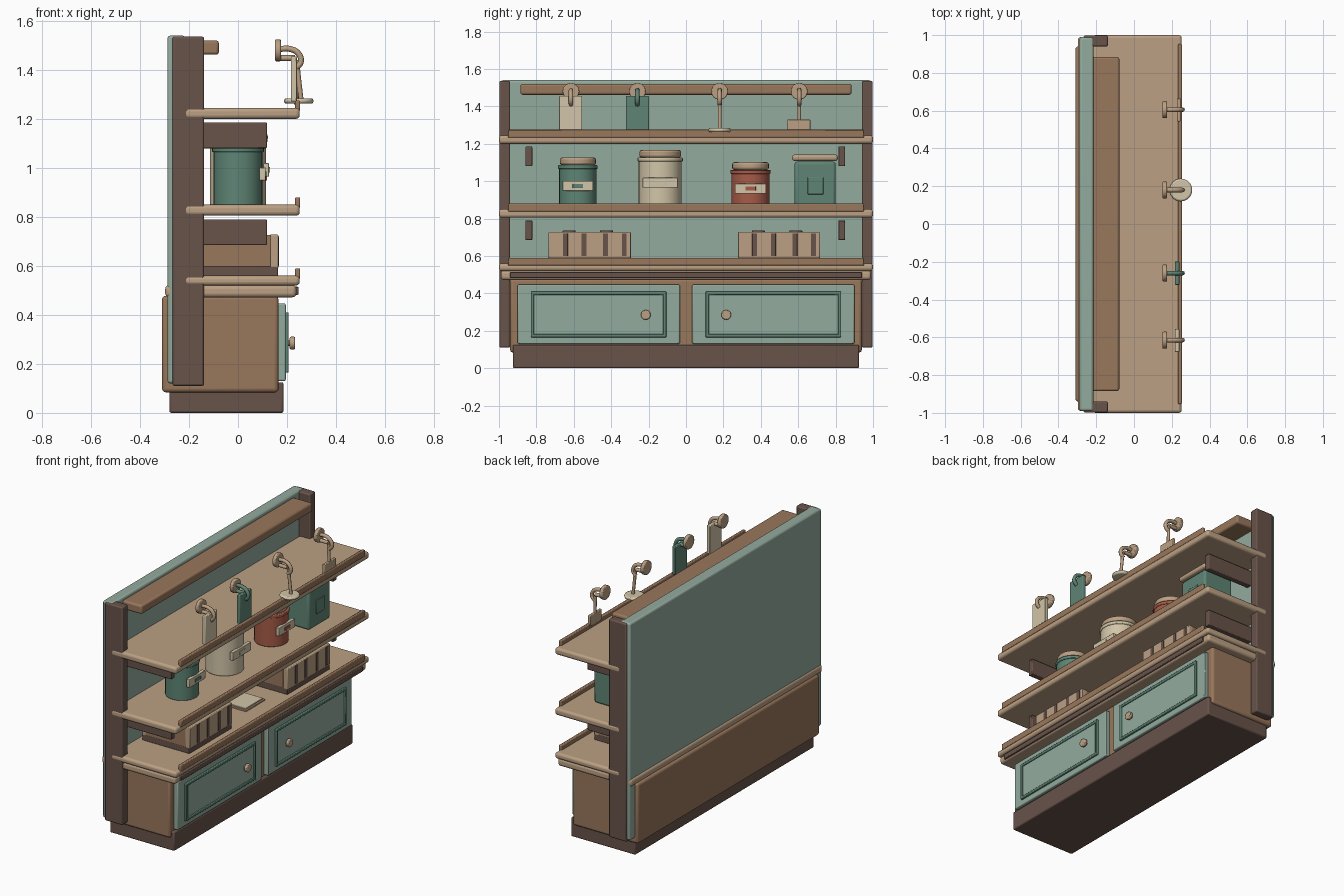
import bpy
import math
from mathutils import Vector

cube = bpy.data.objects.get("Cube")
if cube:
    bpy.data.objects.remove(cube, do_unlink=True)


def material(name, hex_code):
    def linear(c):
        return c / 12.92 if c <= 0.04045 else ((c + 0.055) / 1.055) ** 2.4
    rgb = [linear(int(hex_code[i:i + 2], 16) / 255) for i in (0, 2, 4)]
    mat = bpy.data.materials.new(name)
    mat.use_nodes = True
    mat.diffuse_color = (*rgb, 1)
    bsdf = mat.node_tree.nodes["Principled BSDF"]
    bsdf.inputs["Base Color"].default_value = (*rgb, 1)
    bsdf.inputs["Roughness"].default_value = 0.8
    return mat


SAGE = material("sage_paint", "94AB9E")
TEAL = material("deep_teal", "5E8575")
TAN = material("pale_wood", "BBA083")
WOOD = material("mid_wood", "99775C")
DARK = material("dark_wood", "68534A")
CREAM = material("cream", "D2C5A8")
RED = material("brick_red", "A65B48")


def box(name, xs, ys, zs, mat, bevel=0.006, segments=2):
    """Bevelled box spanning the given ranges."""
    spans = (xs, ys, zs)
    bpy.ops.mesh.primitive_cube_add(size=1, location=[sum(s) / 2 for s in spans])
    ob = bpy.context.object
    ob.name = name
    ob.scale = [s[1] - s[0] for s in spans]
    bpy.ops.object.transform_apply(location=False, rotation=False, scale=True)
    ob.data.materials.append(mat)
    if bevel:
        mod = ob.modifiers.new("Bevel", "BEVEL")
        mod.width = bevel
        mod.segments = segments
    bpy.ops.object.shade_smooth_by_angle(angle=math.radians(35))
    return ob


def cylinder(name, center, radius, depth, mat, axis="Z", bevel=0.005, sides=32):
    rot = (0, math.pi / 2, 0) if axis == "X" else (0, 0, 0)
    bpy.ops.mesh.primitive_cylinder_add(vertices=sides, radius=radius, depth=depth,
                                        location=center, rotation=rot)
    ob = bpy.context.object
    ob.name = name
    ob.data.materials.append(mat)
    if bevel:
        mod = ob.modifiers.new("Bevel", "BEVEL")
        mod.width = bevel
        mod.segments = 2
        mod.limit_method = "ANGLE"
    bpy.ops.object.shade_smooth_by_angle(angle=math.radians(35))
    return ob


def tube(name, points, radius, mat):
    """Round rod following a smooth path."""
    curve = bpy.data.curves.new(name, "CURVE")
    curve.dimensions = "3D"
    curve.bevel_depth = radius
    curve.bevel_resolution = 2
    curve.resolution_u = 5
    curve.use_fill_caps = True
    spline = curve.splines.new("BEZIER")
    spline.bezier_points.add(len(points) - 1)
    for bp, p in zip(spline.bezier_points, points):
        bp.co = Vector(p)
        bp.handle_left_type = bp.handle_right_type = "AUTO"
    curve.materials.append(mat)
    ob = bpy.data.objects.new(name, curve)
    bpy.context.collection.objects.link(ob)
    return ob


# Cabinet, back panel and posts
box("plinth", (-0.28, 0.186), (-0.925, 0.925), (0, 0.125), DARK, 0.008)
box("cabinet_body", (-0.31, 0.165), (-0.94, 0.94), (0.084, 0.478), WOOD, 0.015, 3)
box("back_panel", (-0.288, -0.215), (-0.99, 0.99), (0.12, 1.54), SAGE, 0.012, 3)
for side, label in ((-1, "right"), (1, "left")):
    box(label + "_post", (-0.267, -0.138), sorted((side * 0.94, side * 0.998)),
        (0.11, 1.536), DARK, 0.008)

# Worktop and shelves with raised front lips
box("worktop_lower", (-0.297, 0.238), (-0.99, 0.99), (0.472, 0.522), TAN, 0.016, 3)
box("worktop_trim", (0.2, 0.247), (-0.94, 0.94), (0.482, 0.515), DARK, 0.004)
for name, bottom, top in (("worktop", 0.52, 0.56), ("middle_shelf", 0.805, 0.85),
                          ("upper_shelf", 1.2, 1.245)):
    box(name, (-0.22, 0.252), (-1, 1), (bottom, top), TAN, 0.015, 3)
    box(name + "_lip", (0.233, 0.254), (-0.953, 0.953), (top - 0.012, top + 0.03), WOOD, 0.005)
for z, label in ((0.685, "lower"), (1.08, "upper")):
    for y in (-0.84, 0.833):
        box(label + "_bracket", (-0.22, 0.118), (y - 0.018, y + 0.018), (z, z + 0.105), DARK, 0.004)
box("peg_rail", (-0.22, -0.078), (-0.885, 0.885), (1.462, 1.52), WOOD, 0.012, 3)

# Doors with raised mouldings and knobs
for side, label in ((-1, "right"), (1, "left")):
    def span(a, b):
        return sorted((side * a, side * b))
    box(label + "_door", (0.16, 0.195), span(0.033, 0.9), (0.13, 0.447), SAGE, 0.006)
    box(label + "_door_panel", (0.19, 0.2), span(0.12, 0.815), (0.18, 0.395), SAGE, 0.003)
    for z in (0.165, 0.392):
        box(label + "_door_rail", (0.19, 0.207), span(0.105, 0.83), (z, z + 0.018), TEAL, 0.004)
    for y in (0.105, 0.812):
        box(label + "_door_stile", (0.19, 0.207), span(y, y + 0.018), (0.165, 0.41), TEAL, 0.004)
    cylinder(label + "_knob_stem", (0.21, side * 0.215, 0.285), 0.011, 0.03, TAN, "X", 0)
    cylinder(label + "_knob", (0.222, side * 0.215, 0.285), 0.026, 0.022, TAN, "X")

# Round canisters with lids and label plates
for label, y, r, top, plate_z, mat in (("teal", -0.578, 0.1, 1.07, 0.975, TEAL),
                                       ("cream", -0.138, 0.115, 1.11, 0.992, CREAM),
                                       ("red", 0.345, 0.102, 1.045, 0.96, RED)):
    cylinder(label + "_canister", (0, y, (0.848 + top) / 2), r, top - 0.848, mat)
    cylinder(label + "_canister_rim", (0, y, top + 0.005), r + 0.006, 0.022, mat)
    cylinder(label + "_canister_lid", (0, y, top + 0.036), r - 0.004, 0.042, TAN, bevel=0.012)
    w = r * 0.82
    box(label + "_label", (r - 0.012, r + 0.012), (y - w, y + w),
        (plate_z - 0.027, plate_z + 0.027), CREAM, 0.003)
    box(label + "_label_inset", (r + 0.01, r + 0.016), (y - 0.028, y + 0.028),
        (plate_z - 0.011, plate_z + 0.011), mat, 0.001)

# Square tin
box("tin_body", (-0.11, 0.108), (0.58, 0.8), (0.848, 1.105), TEAL, 0.015, 3)
box("tin_lid", (-0.122, 0.122), (0.567, 0.812), (1.108, 1.142), TAN, 0.014, 3)
box("tin_label", (0.1, 0.114), (0.65, 0.735), (0.93, 1.02), TEAL, 0.003)

# Slatted crates holding small jars
for y, label in ((-0.515, "right"), (0.497, "left")):
    w = 0.22
    box(label + "_crate_base", (-0.18, 0.163), (y - w, y + w), (0.558, 0.6), DARK, 0.004)
    box(label + "_crate_back", (-0.18, -0.15), (y - w, y + w), (0.59, 0.728), TAN, 0.005)
    box(label + "_crate_front", (0.13, 0.165), (y - w, y + w), (0.59, 0.728), TAN, 0.005)
    for s in (-1, 1):
        box(label + "_crate_end", (-0.155, 0.135), sorted((y + s * w, y + s * (w - 0.025))),
            (0.595, 0.726), WOOD, 0.004)
    for dy in (-0.13, -0.03, 0.085, 0.185):
        box(label + "_crate_slot", (0.16, 0.168), (y + dy - 0.013, y + dy + 0.013),
            (0.6, 0.72), DARK, 0.001)
    for dy in (-0.11, 0.09):
        cylinder(label + "_crate_jar", (0, y + dy, 0.667), 0.035, 0.14, DARK, sides=20)

# Notebook on the worktop
box("notebook_cover", (-0.07, 0.1), (-0.06, 0.14), (0.558, 0.568), TAN, 0.002)
box("notebook_page", (-0.06, 0.09), (-0.05, 0.13), (0.567, 0.576), CREAM, 0.002)

# Hooks with hanging things
for y in (-0.615, -0.26, 0.18, 0.605):
    mat = TEAL if y == -0.26 else TAN
    cylinder("hook_disc", (0.163, y, 1.48), 0.045, 0.024, TAN, "X", sides=24)
    tube("hook", [(0.165, y, 1.485), (0.215, y, 1.485), (0.248, y, 1.465),
                  (0.256, y, 1.43), (0.236, y, 1.408)], 0.012, mat)
    tube("hook_peg", [(0.17, y, 1.448), (0.232, y, 1.448)], 0.012, mat)

box("cream_board", (0.216, 0.24), (-0.678, -0.555), (1.27, 1.455), CREAM, 0.004)
box("teal_board", (0.216, 0.24), (-0.322, -0.198), (1.27, 1.455), TEAL, 0.004)
tube("ladle_handle", [(0.24, 0.18, 1.44), (0.248, 0.18, 1.36), (0.258, 0.18, 1.275)], 0.01, TAN)
cylinder("ladle_bowl", (0.248, 0.18, 1.273), 0.06, 0.022, CREAM, bevel=0.009)
tube("spatula_handle", [(0.232, 0.605, 1.44), (0.234, 0.605, 1.38), (0.236, 0.605, 1.31)], 0.01, TAN)
box("spatula_blade", (0.228, 0.246), (0.543, 0.665), (1.258, 1.33), TAN, 0.004)
